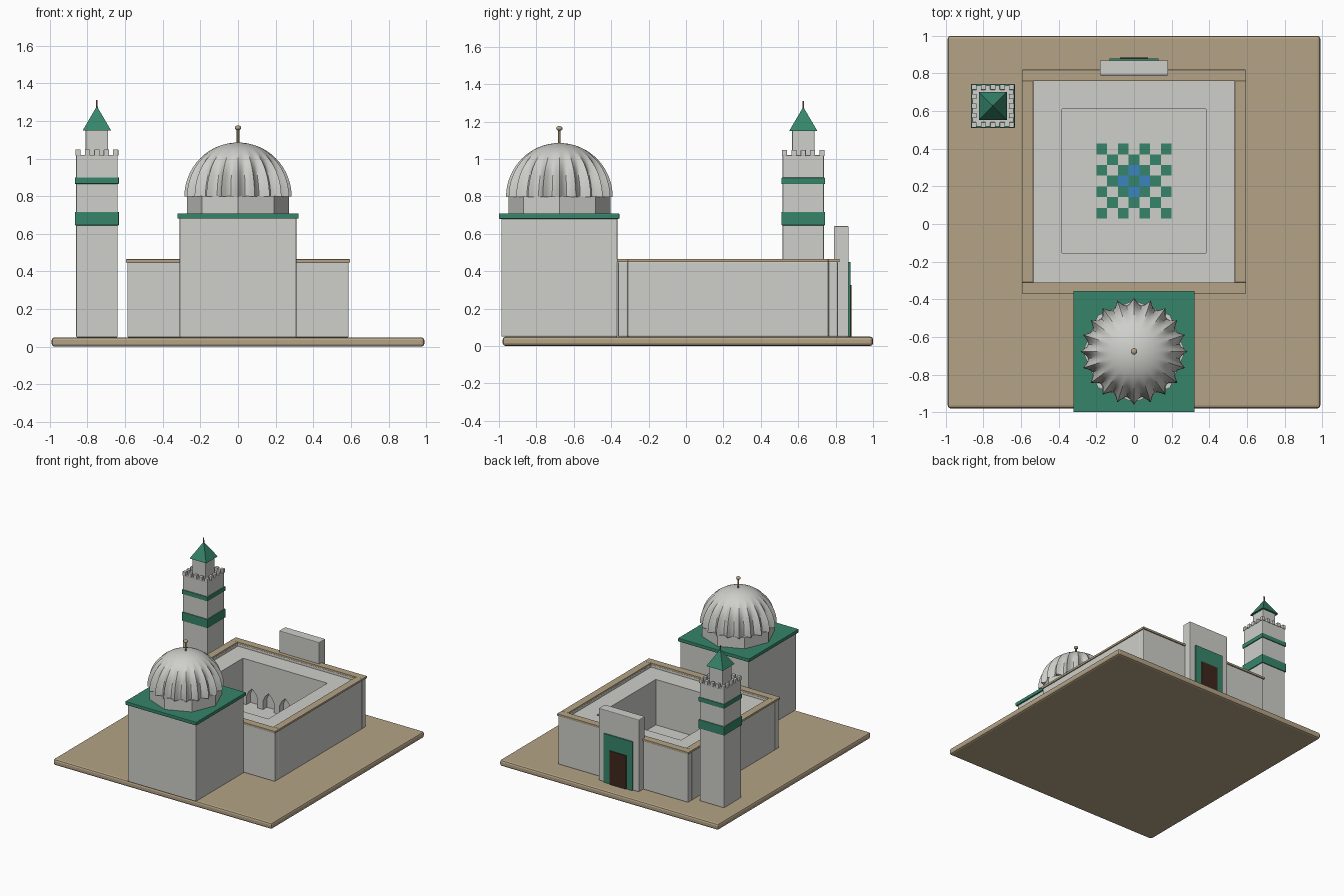
import bpy, bmesh, math

if "Cube" in bpy.data.objects:
    bpy.data.objects.remove(bpy.data.objects["Cube"])


def material(name, r, g, b):
    m = bpy.data.materials.new(name)
    m.use_nodes = True
    m.diffuse_color = (r, g, b, 1)
    m.node_tree.nodes["Principled BSDF"].inputs["Base Color"].default_value = (r, g, b, 1)
    return m


STONE = material("pale_stone", 0.62, 0.62, 0.59)
SAND = material("sand", 0.46, 0.37, 0.24)
GREEN = material("green_tile", 0.037, 0.235, 0.145)
BLUE = material("blue_tile", 0.045, 0.23, 0.52)
WOOD = material("dark_wood", 0.05, 0.02, 0.012)
BRONZE = material("bronze", 0.24, 0.19, 0.11)


def finish(name, bm, mat, bevel=0, smooth=None):
    bmesh.ops.recalc_face_normals(bm, faces=bm.faces)
    me = bpy.data.meshes.new(name)
    bm.to_mesh(me)
    bm.free()
    ob = bpy.data.objects.new(name, me)
    bpy.context.collection.objects.link(ob)
    me.materials.append(mat)
    if bevel:
        mod = ob.modifiers.new("Bevel", "BEVEL")
        mod.width = bevel
        mod.segments = 2
    if smooth:
        bpy.ops.object.select_all(action="DESELECT")
        ob.select_set(True)
        bpy.context.view_layer.objects.active = ob
        bpy.ops.object.shade_smooth_by_angle(angle=math.radians(smooth))
    return ob


def add_box(bm, x0, x1, y0, y1, z0, z1):
    verts = bmesh.ops.create_cube(bm, size=1)["verts"]
    for v in verts:
        v.co.x = x1 if v.co.x > 0 else x0
        v.co.y = y1 if v.co.y > 0 else y0
        v.co.z = z1 if v.co.z > 0 else z0


def box(name, mat, *size, bevel=0.005):
    bm = bmesh.new()
    add_box(bm, *size)
    return finish(name, bm, mat, bevel)


def square(name, mat, x, y, half, z0, z1, bevel=0.004):
    return box(name, mat, x - half, x + half, y - half, y + half, z0, z1, bevel=bevel)


def cone(name, mat, x, y, r1, r2, z0, z1, sides, turn=0.0, smooth=None):
    bm = bmesh.new()
    vs = bmesh.ops.create_cone(bm, cap_ends=True, segments=sides, radius1=r1,
                               radius2=r2, depth=z1 - z0)["verts"]
    for v in vs:
        a = turn
        px, py = v.co.x, v.co.y
        v.co = (x + px * math.cos(a) - py * math.sin(a),
                y + px * math.sin(a) + py * math.cos(a), v.co.z + (z0 + z1) / 2)
    return finish(name, bm, mat, smooth=smooth)


def frame(name, mat, out, inn, z0, z1, bevel):
    """Four boxes around a rectangle; out and inn are (half width, south, north)."""
    (xo, so, no), (xi, si, ni) = out, inn
    bm = bmesh.new()
    add_box(bm, -xo, xo, so, si, z0, z1)
    add_box(bm, -xo, xo, ni, no, z0, z1)
    for s in (-1, 1):
        add_box(bm, *sorted((s * xi, s * xo)), si, ni, z0, z1)
    return finish(name, bm, mat, bevel)


# Ground and courtyard enclosure
G = 0.05
box("ground_slab", SAND, -0.99, 0.99, -0.98, 1.0, 0, G, bevel=0.015)
frame("outer_wall", STONE, (0.588, -0.363, 0.812), (0.535, -0.312, 0.762), G, 0.45, 0.005)
frame("wall_coping", SAND, (0.595, -0.37, 0.82), (0.535, -0.31, 0.76), 0.448, 0.465, 0.002)
frame("gallery", STONE, (0.535, -0.312, 0.762), (0.382, -0.155, 0.66), G, 0.43, 0)
box("courtyard_floor", STONE, -0.385, 0.385, -0.16, 0.665, G, 0.058, bevel=0)

# Arcade of pointed arches on the north gallery
bm = bmesh.new()
outline = [(-0.382, 0.43), (-0.382, G)]
for i in range(-2, 3):
    cx = i * 0.15
    outline += [(cx - 0.05, G), (cx - 0.05, 0.13), (cx - 0.03, 0.17), (cx, 0.2),
                (cx + 0.03, 0.17), (cx + 0.05, 0.13), (cx + 0.05, G)]
outline += [(0.382, G), (0.382, 0.43)]
face = bm.faces.new([bm.verts.new((x, 0.61, z)) for x, z in outline])
new = bmesh.ops.extrude_face_region(bm, geom=[face])["geom"]
bmesh.ops.translate(bm, vec=(0, 0.05, 0),
                    verts=[g for g in new if isinstance(g, bmesh.types.BMVert)])
finish("north_arcade", bm, STONE)

# Chequered courtyard paving
bm = bmesh.new()
cell = 0.057
blue_cells = []
for i in range(-3, 4):
    for j in range(-3, 4):
        blue = abs(i) + abs(j) == 1
        if (i + j) % 2 == 0 or blue:
            x, y, h = i * cell, 0.228 + j * cell, cell / 2
            add_box(bm, x - h, x + h, y - h, y + h, 0.057, 0.062)
            blue_cells += [blue] * 6
paving = finish("paving_tiles", bm, GREEN)
paving.data.materials.append(BLUE)
for poly, blue in zip(paving.data.polygons, blue_cells):
    poly.material_index = int(blue)

# Prayer hall and drum
HY = -0.677
box("prayer_hall", STONE, -0.31, 0.31, -0.987, -0.367, G, 0.685)
box("hall_roof", GREEN, -0.322, 0.322, -1.0, -0.356, 0.68, 0.708, bevel=0.004)
cone("dome_drum", STONE, 0, HY, 0.272, 0.272, 0.705, 0.8, 8)

# Ribbed dome: folds deepen from the crown to the rim
bm = bmesh.new()
RIBS, SEGS, ROWS, R = 20, 120, 16, 0.285
rings = []
for k in range(ROWS):
    lat = math.pi / 2 * k / ROWS
    fade = max(0.0, 1 - lat / 1.05)
    depth = 0.14 * min(1.0, fade * 1.6)
    ring = []
    for s in range(SEGS):
        a = 2 * math.pi * s / SEGS
        r = R * math.cos(lat) * (1 - depth * abs(math.sin(a * RIBS / 2)))
        ring.append(bm.verts.new((r * math.cos(a), HY + r * math.sin(a),
                                  0.797 + 0.288 * math.sin(lat))))
    rings.append(ring)
top = bm.verts.new((0, HY, 1.085))
for s in range(SEGS):
    t = (s + 1) % SEGS
    for low, high in zip(rings, rings[1:]):
        bm.faces.new((low[s], low[t], high[t], high[s]))
    bm.faces.new((rings[-1][s], rings[-1][t], top))
bm.faces.new(rings[0][::-1])
finish("ribbed_dome", bm, STONE, smooth=30)

# Dome finial
cone("dome_finial_rod", BRONZE, 0, HY, 0.007, 0.007, 1.08, 1.16, 10, smooth=40)
bm = bmesh.new()
bmesh.ops.create_uvsphere(bm, u_segments=16, v_segments=10, radius=0.017)
bmesh.ops.scale(bm, vec=(1, 1, 0.75), verts=bm.verts)
bmesh.ops.translate(bm, vec=(0, HY, 1.163), verts=bm.verts)
finish("dome_finial_ball", bm, SAND, smooth=60)

# Minaret
MX, MY = -0.75, 0.627
square("minaret_shaft", STONE, MX, MY, 0.11, G, 1.02)
square("minaret_lower_band", GREEN, MX, MY, 0.117, 0.645, 0.717)
square("minaret_upper_band", GREEN, MX, MY, 0.117, 0.865, 0.9)
bm = bmesh.new()
for i in range(-2, 3):
    for j in range(-2, 3):
        if max(abs(i), abs(j)) == 2:
            x, y, h = MX + i * 0.05, MY + j * 0.05, 0.014
            add_box(bm, x - h, x + h, y - h, y + h, 1.015, 1.048)
finish("minaret_battlements", bm, STONE, 0.003)
square("minaret_lantern", STONE, MX, MY, 0.06, 1.015, 1.155)
cone("minaret_roof", GREEN, MX, MY, 0.075 * math.sqrt(2), 0, 1.15, 1.278, 4, math.pi / 4)
cone("minaret_finial", BRONZE, MX, MY, 0.005, 0.004, 1.26, 1.31, 8, smooth=40)

# Gateway on the back wall
box("gate_block", STONE, -0.182, 0.182, 0.79, 0.87, G, 0.64)
box("gate_surround", GREEN, -0.13, 0.13, 0.86, 0.88, G, 0.45, bevel=0.002)
box("gate_door", WOOD, -0.075, 0.075, 0.87, 0.886, G, 0.325, bevel=0.001)
